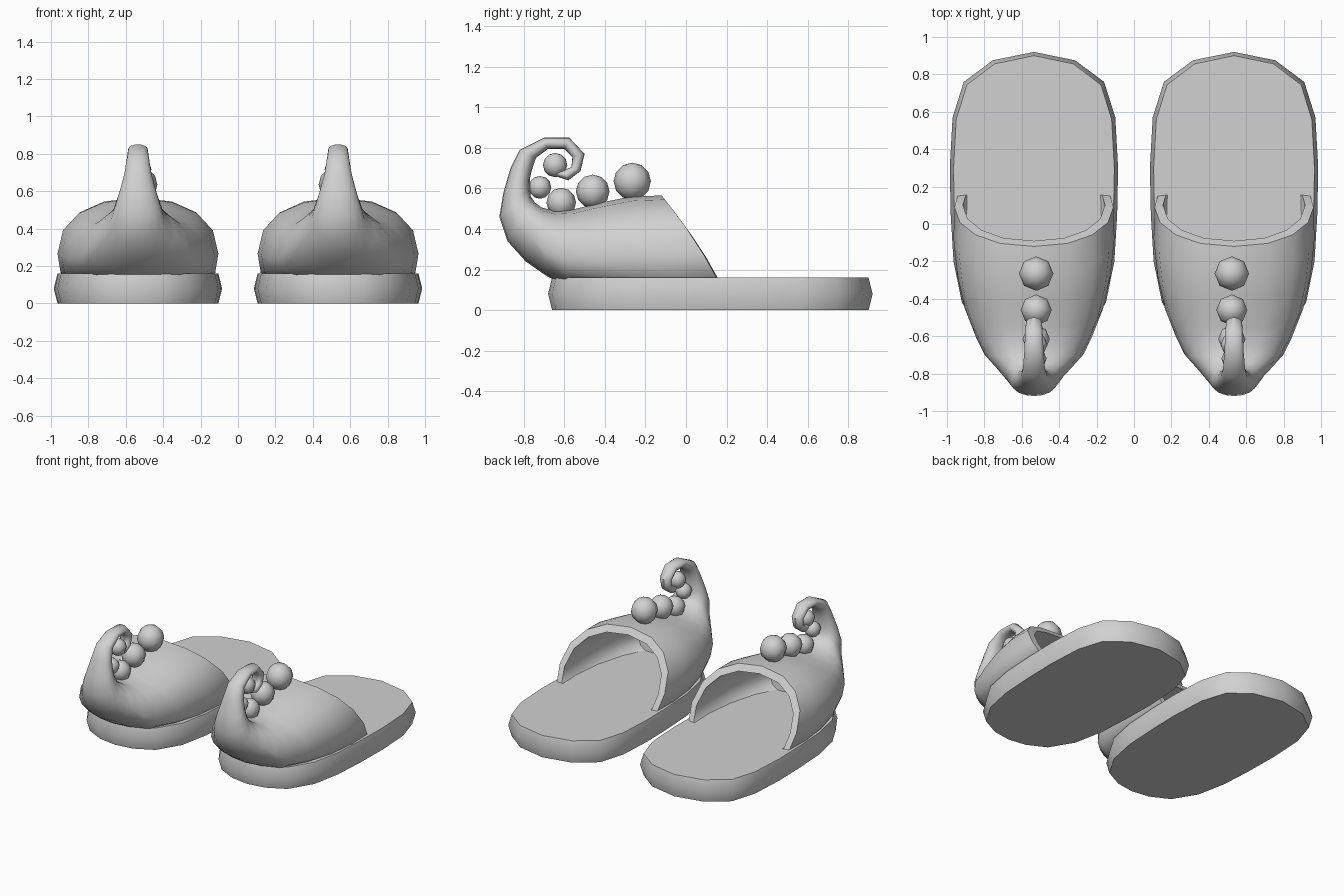
import bpy, bmesh, math

if "Cube" in bpy.data.objects:
    bpy.data.objects.remove(bpy.data.objects["Cube"])

grey = bpy.data.materials.new("plain grey")
grey.diffuse_color = (0.64, 0.64, 0.64, 1)
grey.use_nodes = True
grey.node_tree.nodes["Principled BSDF"].inputs["Base Color"].default_value = grey.diffuse_color

# half outline of the sole, heel to toe (x, y)
OUTLINE = [(0, .92), (.22, .875), (.375, .76), (.435, .57), (.45, .3), (.445, .05),
           (.43, -.2), (.385, -.42), (.28, -.59), (.14, -.66), (0, -.68)]

# upper sections from the opening to the curled tip:
# inner/top point (y, z), outer/bottom point (y, z), half width, boxiness of the lower half
SECTIONS = [
    (-.12, .565, .18, .10, .425, 4), (-.27, .56, .0, .10, .43, 4),
    (-.42, .53, -.22, .10, .41, 3.5), (-.56, .495, -.42, .10, .37, 2.6),
    (-.65, .49, -.58, .11, .31, 2.2), (-.71, .505, -.69, .17, .265, 2),
    (-.745, .53, -.79, .24, .20, 2), (-.765, .56, -.88, .34, .145, 2),
    (-.77, .60, -.92, .46, .12, 2), (-.77, .645, -.90, .58, .095, 2),
    (-.76, .69, -.865, .70, .072, 2), (-.74, .75, -.82, .79, .06, 2),
    (-.68, .795, -.70, .85, .052, 2), (-.60, .795, -.575, .85, .047, 2),
    (-.56, .755, -.50, .77, .043, 2), (-.565, .705, -.52, .685, .04, 2),
    (-.60, .69, -.58, .64, .036, 2), (-.625, .69, -.64, .66, .025, 2)]

# bobbles: y, z, radius
BOBBLES = [(-.265, .635, .092), (-.46, .585, .083), (-.615, .53, .073),
           (-.72, .605, .056), (-.645, .715, .06)]
SEG = 16


def finish(bm, name, angle):
    bmesh.ops.recalc_face_normals(bm, faces=bm.faces)
    mesh = bpy.data.meshes.new(name)
    bm.to_mesh(mesh)
    bm.free()
    mesh.materials.append(grey)
    ob = bpy.data.objects.new(name, mesh)
    bpy.context.collection.objects.link(ob)
    bpy.ops.object.select_all(action='DESELECT')
    ob.select_set(True)
    bpy.context.view_layer.objects.active = ob
    bpy.ops.object.shade_smooth_by_angle(angle=math.radians(angle))


def loft(rings):
    bm = bmesh.new()
    rows = [[bm.verts.new(p) for p in r] for r in rings]
    n = len(rows[0])
    for a, b in zip(rows, rows[1:]):
        for i in range(n):
            j = (i + 1) % n
            bm.faces.new((a[i], a[j], b[j], b[i]))
    bm.faces.new(rows[0])
    bm.faces.new(rows[-1][::-1])
    return bm


def section(ty, tz, by, bz, w, box, cx):
    # widest line sits low on the big sections and in the middle of the curl
    m = .36 if w > .25 else .45
    ring = []
    for i in range(SEG):
        a = 2 * math.pi * i / SEG
        c, s = math.cos(a), math.sin(a)
        e = 2 / (2.25 if s >= 0 else box)
        x = math.copysign(abs(c) ** e, c) * w
        h = math.copysign(abs(s) ** e, s)
        t = m + h * ((1 - m) if h > 0 else m)
        # the opening edge bows gently backwards
        bow = .08 * t * (1 - t) if w > .36 else 0
        ring.append((cx + x, by + (ty - by) * t + bow, bz + (tz - bz) * t))
    return ring


for side, sx in (("left", -1), ("right", 1)):
    cx = .535 * sx

    # sole with a bulging rim
    half = OUTLINE + [(-x, y) for x, y in OUTLINE[-2:0:-1]]
    rings = []
    for z, inset in ((0, .02), (.08, 0), (.16, .02)):
        kx, ky = 1 - inset / .45, 1 - inset / .8
        rings.append([(cx + x * kx, .12 + (y - .12) * ky, z) for x, y in half])
    finish(loft(rings), side + "_sole", 40)

    # upper: lining from the toe back to the opening, then outside forward to the curl
    lining = [section(ty + .03, tz - .045, by, bz + .01, w - .045, box, cx)
              for ty, tz, by, bz, w, box in SECTIONS[4::-1]]
    outside = [section(*s, cx) for s in SECTIONS]
    finish(loft(lining + outside), side + "_upper", 55)

    # bobbles running along the top into the curl
    for k, (y, z, r) in enumerate(BOBBLES):
        bm = bmesh.new()
        bmesh.ops.create_uvsphere(bm, u_segments=8, v_segments=6, radius=r)
        bmesh.ops.translate(bm, verts=bm.verts, vec=(cx - .012 * sx, y, z))
        finish(bm, f"{side}_bobble_{k + 1}", 60)
